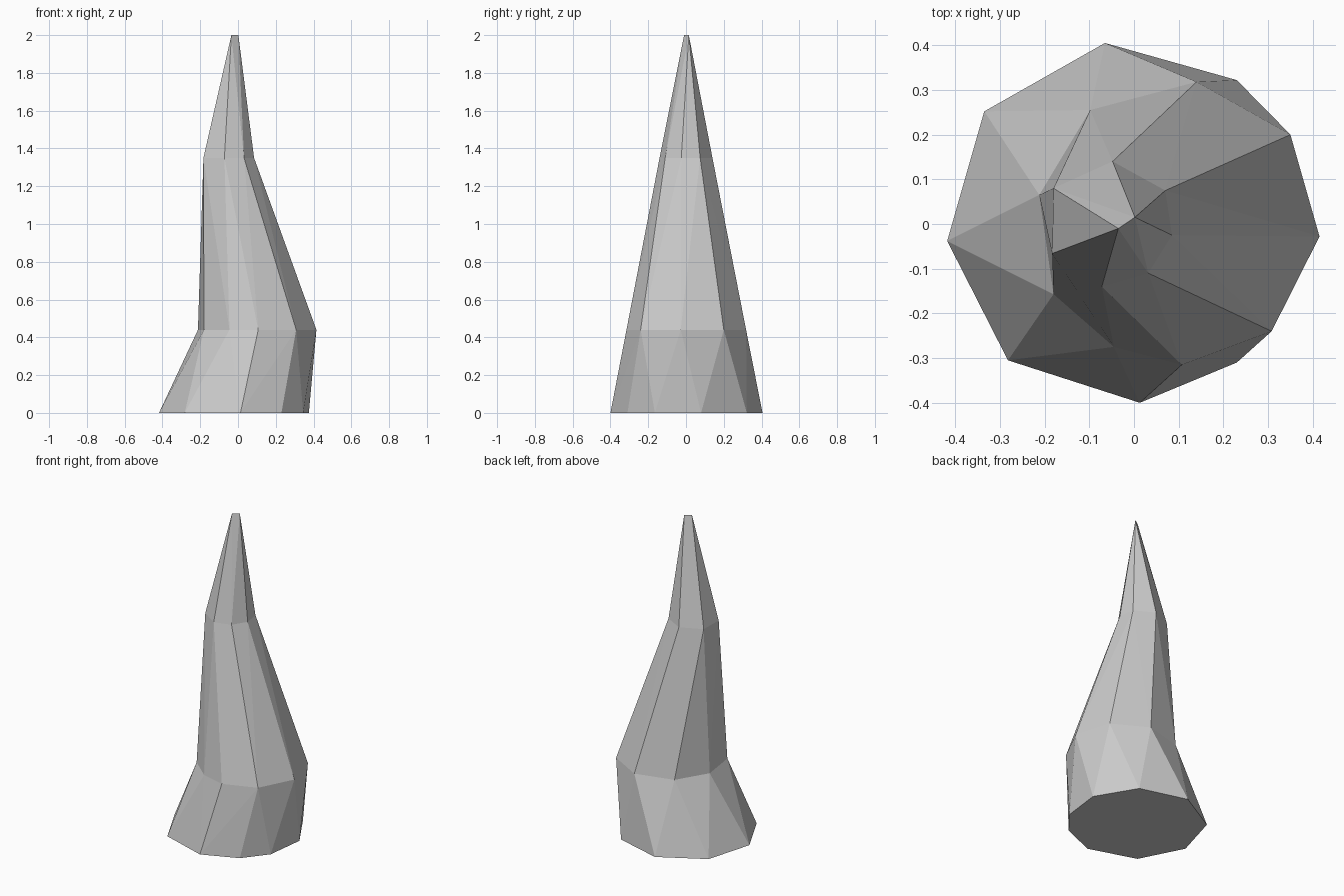
import bpy, bmesh

if "Cube" in bpy.data.objects:
    bpy.data.objects.remove(bpy.data.objects["Cube"])

# Cross-sections of the bent spike, from base to the short ridge at the tip
rings = [
    (0.0, [(0.375, 0.08), (0.23, 0.322), (-0.065, 0.405), (-0.335, 0.252), (-0.418, -0.038),
           (-0.282, -0.305), (0.013, -0.4), (0.23, -0.31), (0.345, -0.165)]),
    (0.44, [(0.415, -0.028), (0.35, 0.2), (0.14, 0.318), (-0.098, 0.255), (-0.212, 0.065),
            (-0.18, -0.157), (-0.045, -0.275), (0.107, -0.315), (0.308, -0.24)]),
    (1.35, [(0.085, -0.025), (0.07, 0.075), (-0.048, 0.14), (-0.18, 0.08),
            (-0.183, -0.066), (-0.072, -0.14), (0.032, -0.11)]),
    (2.0, [(-0.035, -0.01), (0.002, 0.015)]),
]


def add_band(bm, lower, upper):
    """Skin two neighbouring sections with a convex band, without end caps."""
    band = bmesh.new()
    for z, pts in (lower, upper):
        for x, y in pts:
            band.verts.new((x, y, z))
    bmesh.ops.convex_hull(band, input=band.verts[:])
    for f in band.faces:
        heights = [v.co.z for v in f.verts]
        if max(heights) - min(heights) > 0.01:
            bm.faces.new([bm.verts.new(v.co) for v in f.verts])
    band.free()


bm = bmesh.new()
for lower, upper in zip(rings, rings[1:]):
    add_band(bm, lower, upper)

# Flat base
z, pts = rings[0]
bm.faces.new([bm.verts.new((x, y, z)) for x, y in reversed(pts)])

bmesh.ops.remove_doubles(bm, verts=bm.verts[:], dist=0.0005)
bmesh.ops.recalc_face_normals(bm, faces=bm.faces[:])
mesh = bpy.data.meshes.new("rock_spike")
bm.to_mesh(mesh)
bm.free()
bpy.context.collection.objects.link(bpy.data.objects.new("rock_spike", mesh))
